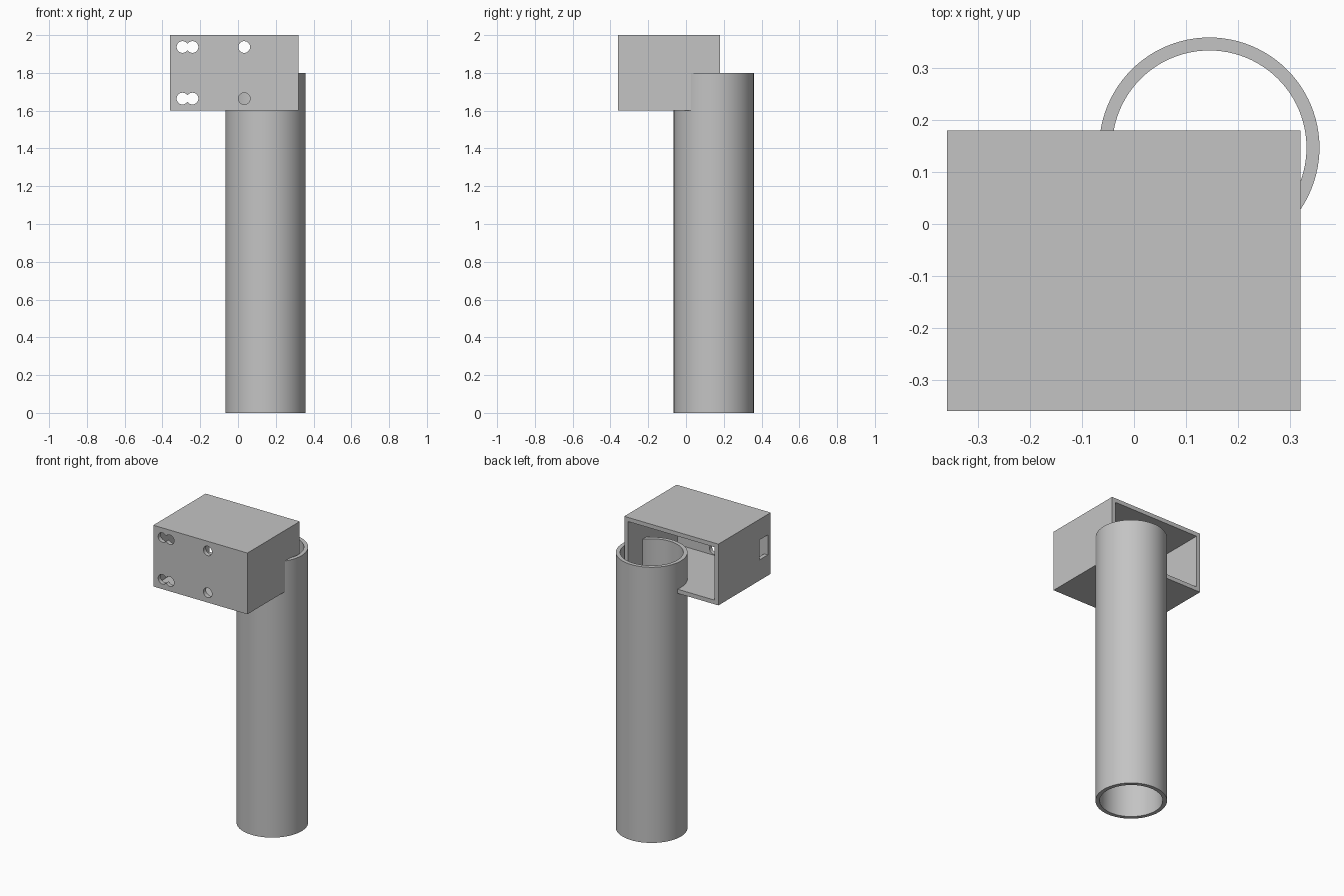
import bpy
import bmesh
import math
from mathutils import Matrix, Vector

cube = bpy.data.objects.get("Cube")
if cube:
    bpy.data.objects.remove(cube, do_unlink=True)

# Single grey material
grey = bpy.data.materials.new("plain_grey")
grey.use_nodes = True
grey.diffuse_color = (0.55, 0.55, 0.55, 1)
grey.node_tree.nodes["Principled BSDF"].inputs["Base Color"].default_value = (0.55, 0.55, 0.55, 1)

BOX_MIN = Vector((-0.36, -0.36, 1.6))
BOX_MAX = Vector((0.32, 0.18, 2.0))
WALL = 0.027
TUBE_X, TUBE_Y = 0.145, 0.147
TUBE_OUTER, TUBE_INNER, TUBE_TOP = 0.212, 0.187, 1.8


def add_object(name, bm):
    mesh = bpy.data.meshes.new(name)
    bmesh.ops.recalc_face_normals(bm, faces=bm.faces)
    bm.to_mesh(mesh)
    bm.free()
    obj = bpy.data.objects.new(name, mesh)
    bpy.context.collection.objects.link(obj)
    mesh.materials.append(grey)
    return obj


def add_block(name, low, high):
    low, high = Vector(low), Vector(high)
    bm = bmesh.new()
    matrix = Matrix.Translation((low + high) / 2) @ Matrix.Diagonal((*(high - low), 1))
    bmesh.ops.create_cube(bm, size=1, matrix=matrix)
    return add_object(name, bm)


def add_pin(name, x, z, radius):
    bm = bmesh.new()
    matrix = Matrix.Translation((x, BOX_MIN.y, z)) @ Matrix.Rotation(math.pi / 2, 4, "X")
    bmesh.ops.create_cone(bm, cap_ends=True, segments=40, radius1=radius,
                          radius2=radius, depth=0.15, matrix=matrix)
    return add_object(name, bm)


def select_only(obj):
    bpy.ops.object.select_all(action="DESELECT")
    obj.select_set(True)
    bpy.context.view_layer.objects.active = obj


def cut(target, cutter):
    cutter.hide_render = True
    select_only(target)
    mod = target.modifiers.new("cut", "BOOLEAN")
    mod.operation = "DIFFERENCE"
    mod.solver = "EXACT"
    mod.object = cutter
    bpy.ops.object.modifier_apply(modifier=mod.name)
    bpy.data.objects.remove(cutter, do_unlink=True)


# Box shell, hollow and open at the back
housing = add_block("housing", BOX_MIN, BOX_MAX)
inset = Vector((WALL, WALL, WALL))
cavity_max = BOX_MAX - inset
cavity_max.y = BOX_MAX.y + 0.1
cut(housing, add_block("cavity_cutter", BOX_MIN + inset, cavity_max))

# Screw holes in the front wall: overlapping pairs and single holes
for z in (1.664, 1.937):
    for x in (-0.294, -0.241, 0.033):
        cut(housing, add_pin("hole_cutter", x, z, 0.031))

# Cable slot in the side wall
cut(housing, add_block("slot_cutter", (-0.45, -0.33, 1.735), (-0.3, -0.245, 1.865)))

# Open tube, revolved from its wall section
bm = bmesh.new()
section = [(TUBE_INNER, 0), (TUBE_OUTER, 0), (TUBE_OUTER, TUBE_TOP), (TUBE_INNER, TUBE_TOP)]
verts = [bm.verts.new((TUBE_X + r, TUBE_Y, z)) for r, z in section]
edges = [bm.edges.new((verts[i], verts[(i + 1) % 4])) for i in range(4)]
bmesh.ops.spin(bm, geom=verts + edges, cent=(TUBE_X, TUBE_Y, 0), axis=(0, 0, 1),
               angle=math.tau, steps=96, use_merge=True)
bmesh.ops.remove_doubles(bm, verts=bm.verts, dist=0.0001)
tube = add_object("tube", bm)

for obj in (housing, tube):
    select_only(obj)
    bpy.ops.object.shade_smooth_by_angle(angle=math.radians(30))
